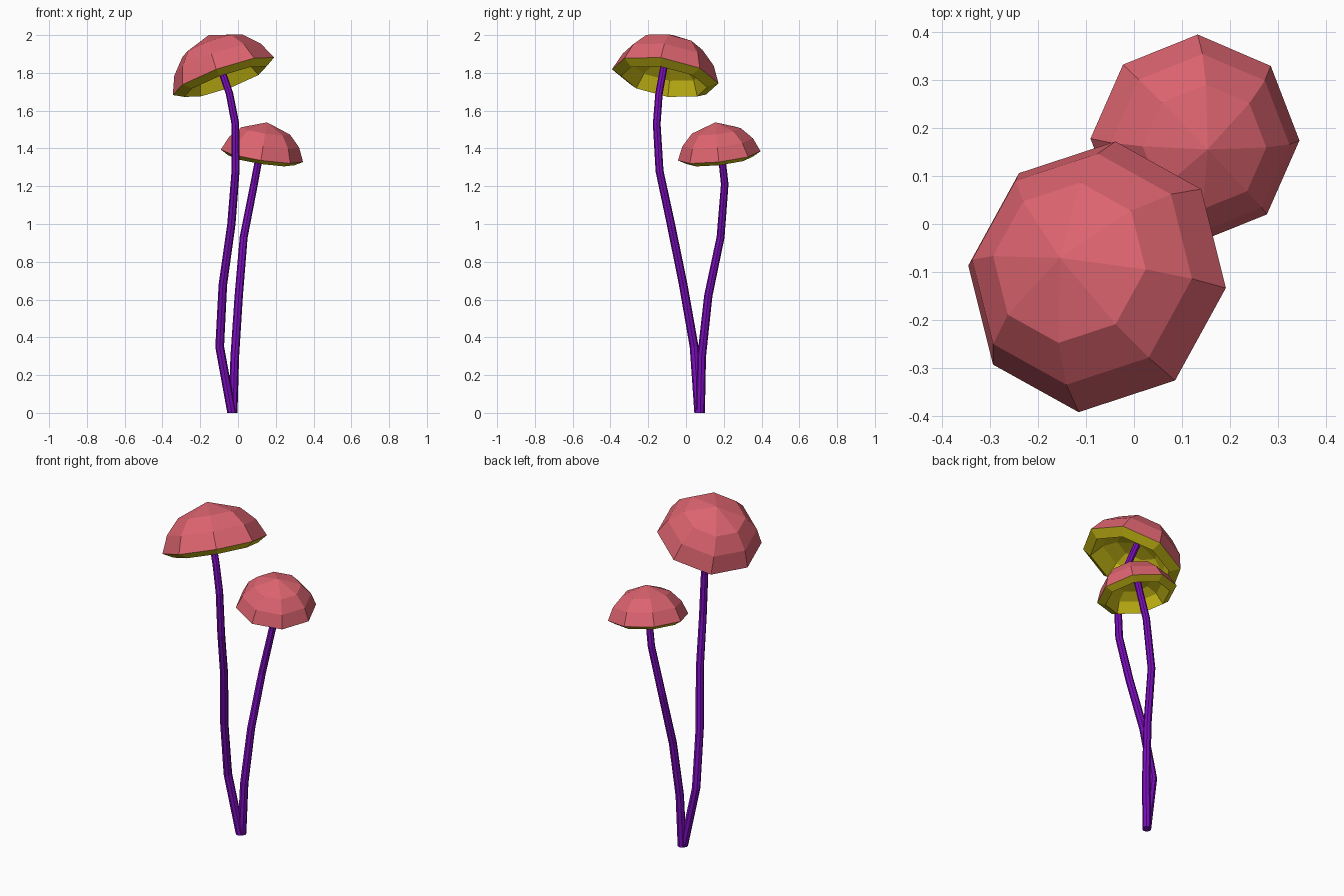
import bpy, bmesh, math
from mathutils import Vector, Matrix

if "Cube" in bpy.data.objects:
    bpy.data.objects.remove(bpy.data.objects["Cube"])

SIDES = 8


def material(name, rgb):
    m = bpy.data.materials.new(name)
    m.diffuse_color = (*rgb, 1)
    m.use_nodes = True
    m.node_tree.nodes["Principled BSDF"].inputs["Base Color"].default_value = m.diffuse_color
    return m


PINK = material("cap_pink", (0.72, 0.127, 0.16))
YELLOW = material("gill_yellow", (0.61, 0.52, 0.008))
PURPLE = material("stem_purple", (0.2, 0.004, 0.5))


def finish(name, bm, mat):
    mesh = bpy.data.meshes.new(name)
    bm.to_mesh(mesh)
    bm.free()
    mesh.materials.append(mat)
    obj = bpy.data.objects.new(name, mesh)
    bpy.context.collection.objects.link(obj)
    return obj


def bridge(bm, a, b):
    for i in range(SIDES):
        j = (i + 1) % SIDES
        bm.faces.new((a[i], a[j], b[j], b[i]))


def revolve(name, profile, mat, matrix, flip=False):
    """Rings of (radius, height), closed by a point at radius 0."""
    bm = bmesh.new()
    prev = None
    for r, h in profile:
        if r == 0:
            tip = bm.verts.new((0, 0, h))
            for i in range(SIDES):
                bm.faces.new((prev[i], prev[(i + 1) % SIDES], tip))
            break
        ring = [bm.verts.new((r * math.cos(math.tau * i / SIDES),
                              r * math.sin(math.tau * i / SIDES), h))
                for i in range(SIDES)]
        if prev:
            bridge(bm, prev, ring)
        prev = ring
    if flip:
        bmesh.ops.reverse_faces(bm, faces=bm.faces[:])
    bm.transform(matrix)
    return finish(name, bm, mat)


def stem(name, path, r0, r1):
    """Tapered tube along a bent path."""
    pts = [Vector(p) for p in path]
    bm = bmesh.new()
    prev = first = None
    for k, p in enumerate(pts):
        t = Vector((0, 0, 1)) if k == 0 else pts[min(k + 1, len(pts) - 1)] - pts[k - 1]
        q = Vector((0, 0, 1)).rotation_difference(t.normalized())
        r = r0 + (r1 - r0) * k / (len(pts) - 1)
        ring = [bm.verts.new(p + q @ Vector((r * math.cos(math.tau * i / SIDES),
                                            r * math.sin(math.tau * i / SIDES), 0)))
                for i in range(SIDES)]
        if prev:
            bridge(bm, prev, ring)
        else:
            first = ring
        prev = ring
    bm.faces.new(first[::-1])
    bm.faces.new(prev)
    return finish(name, bm, PURPLE)


# Cap outside, and underside: rolled rim then hollow dish
CAP = [(0.287, 0), (0.245, 0.095), (0.17, 0.175), (0, 0.235)]
GILLS = [(0.287, 0), (0.232, -0.031), (0.19, 0.045), (0.12, 0.09), (0, 0.11)]


def cap(prefix, centre, normal, turn, scale):
    q = Vector((0, 0, 1)).rotation_difference(Vector(normal).normalized())
    m = (Matrix.Translation(centre) @ q.to_matrix().to_4x4()
         @ Matrix.Rotation(math.radians(turn), 4, 'Z') @ Matrix.Scale(scale, 4))
    revolve(prefix + "_cap", CAP, PINK, m)
    revolve(prefix + "_gills", GILLS, YELLOW, m, flip=True)


# Tall mushroom
cap("tall", (-0.077, -0.11, 1.782), (-0.354, 0.18, 1), -6.4, 1.0)
stem("tall_stem", [(-0.033, 0.068, 0), (-0.097, 0.043, 0.35), (-0.08, -0.015, 0.68),
                   (-0.035, -0.08, 1.0), (-0.013, -0.14, 1.28), (-0.014, -0.155, 1.53),
                   (-0.045, -0.143, 1.69), (-0.11, -0.108, 1.88)], 0.024, 0.019)

# Short mushroom
cap("short", (0.127, 0.176, 1.361), (0.15, -0.116, 1), -1, 0.767)
stem("short_stem", [(-0.027, 0.076, 0), (-0.017, 0.083, 0.3), (0.004, 0.118, 0.62),
                    (0.03, 0.183, 0.93), (0.085, 0.205, 1.21), (0.128, 0.18, 1.44)],
     0.024, 0.019)
